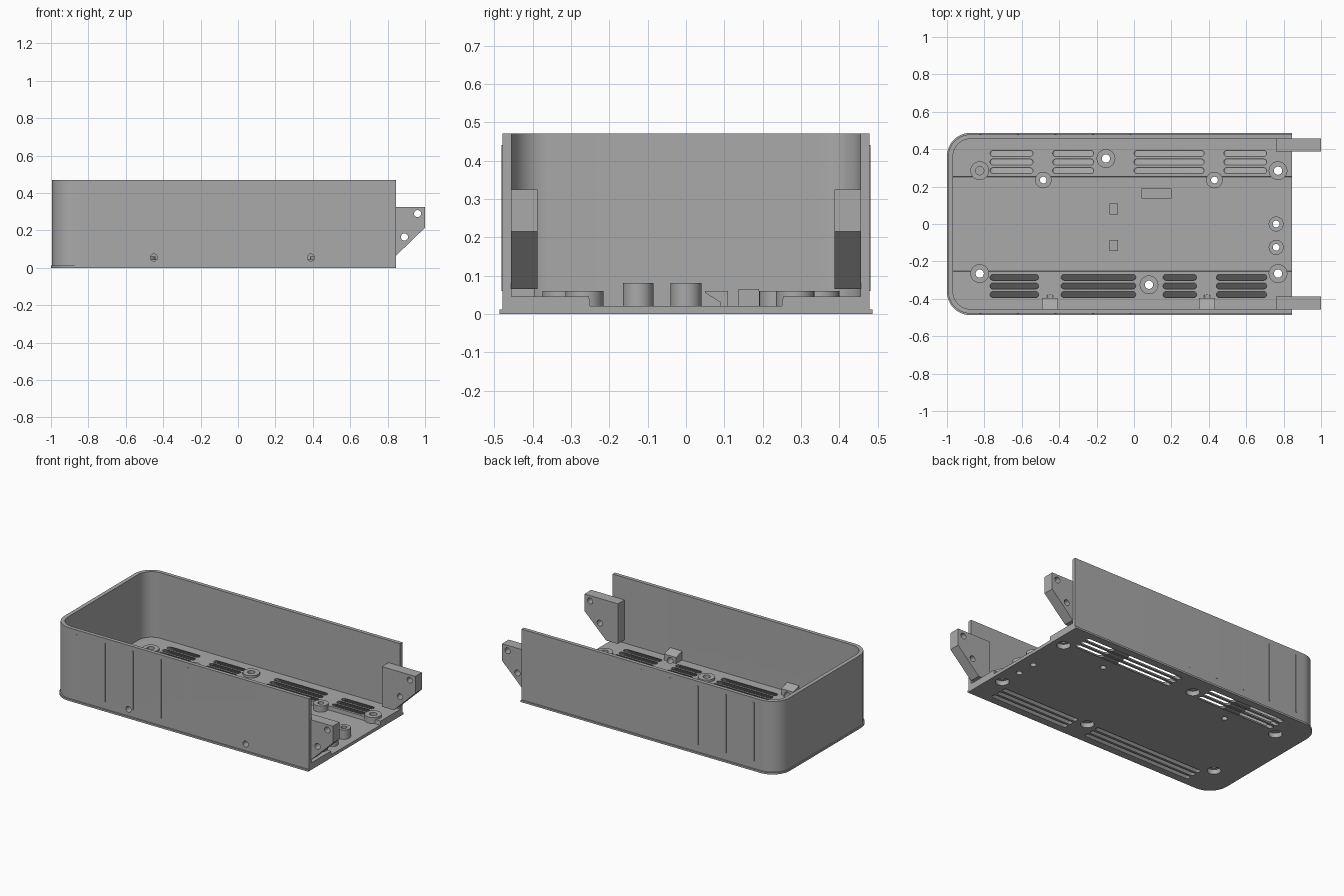
import bpy, bmesh, math
from mathutils import Matrix

if "Cube" in bpy.data.objects:
    bpy.data.objects.remove(bpy.data.objects["Cube"])

grey = bpy.data.materials.new("mid grey plastic")
grey.use_nodes = True
GREY = (0.4, 0.4, 0.4, 1)
grey.diffuse_color = GREY
grey.node_tree.nodes["Principled BSDF"].inputs["Base Color"].default_value = GREY

OPEN_X = 0.845      # open end of the tray
FLOOR_TOP = 0.045   # raised side floors
DECK = 0.02         # sunken middle floor
parts = []


def arc(cx, cy, r, a0, a1, n=12):
    return [(cx + r * math.cos(math.radians(a0 + (a1 - a0) * i / n)),
             cy + r * math.sin(math.radians(a0 + (a1 - a0) * i / n))) for i in range(n + 1)]


def circle(cx, cy, r, n=32):
    return arc(cx, cy, r, 0, 360, n)[:-1]


def rect(x0, x1, y0, y1):
    return [(x0, y0), (x1, y0), (x1, y1), (x0, y1)]


def stadium(x0, x1, yc, r):
    return arc(x1 - r, yc, r, -90, 90, 8) + arc(x0 + r, yc, r, 90, 270, 8)


def tray_path(x, y, r):
    """Open path around the tray, from the open end of one side to the other."""
    return ([(OPEN_X, y)] + arc(x + r, y - r, r, 90, 180)
            + arc(x + r, r - y, r, 180, 270) + [(OPEN_X, -y)])


def solid(name, prisms, turn=None, keep=True):
    """Extrude each (outline, z0, z1[, shear in y]) into one mesh."""
    bm = bmesh.new()
    for outline, z0, z1, *shear in prisms:
        s = shear[0] if shear else 0
        low, high = ([bm.verts.new((x, y + s * (z - FLOOR_TOP), z)) for x, y in outline]
                     for z in (z0, z1))
        bm.faces.new(low)
        bm.faces.new(high)
        for i in range(len(low)):
            j = (i + 1) % len(low)
            bm.faces.new((low[i], low[j], high[j], high[i]))
    if turn:
        bm.transform(turn)
    bmesh.ops.recalc_face_normals(bm, faces=bm.faces)
    mesh = bpy.data.meshes.new(name)
    bm.to_mesh(mesh)
    bm.free()
    mesh.materials.append(grey)
    ob = bpy.data.objects.new(name, mesh)
    bpy.context.collection.objects.link(ob)
    if keep:
        parts.append(ob)
    else:
        ob.hide_render = True
    return ob


def cut(cutter, *targets):
    for ob in targets:
        mod = ob.modifiers.new("cut", 'BOOLEAN')
        mod.operation = 'DIFFERENCE'
        mod.solver = 'EXACT'
        mod.object = cutter
        bpy.context.view_layer.objects.active = ob
        bpy.ops.object.modifier_apply(modifier=mod.name)
    bpy.data.objects.remove(cutter)


# Maps an (x, z) outline extruded along depth to a shape extruded along y
UPRIGHT = Matrix(((1, 0, 0, 0), (0, 0, 1, 0), (0, 1, 0, 0), (0, 0, 0, 1)))
# Maps a (y, z) outline extruded along depth to a shape extruded along x
SIDEWAYS = Matrix(((0, 0, 1, 0), (1, 0, 0, 0), (0, 1, 0, 0), (0, 0, 0, 1)))

# Shell: floor, bottom lip and the wall around three sides
floor = solid("floor", [(tray_path(-0.985, 0.47, 0.11), 0, FLOOR_TOP)])
outer, inner = tray_path(-0.994, 0.479, 0.12), tray_path(-0.968, 0.455, 0.095)
wall = solid("wall", [(outer + inner[::-1], 0.0, 0.47)])
lip = tray_path(-1, 0.487, 0.125)
solid("bottom_lip", [(lip + inner[::-1], 0, 0.012)])

# Sunken channel with sloped sides along the middle of the floor
channel = [(-0.25, DECK), (0.25, DECK), (0.26, 0.1), (-0.26, 0.1)]
cut(solid("channel_cutter", [(channel, -0.968, 1)], SIDEWAYS, False), floor)

# Slanted vents: long below, split by ribs above
long_vents = {1: [(-0.77, -0.215), (0, 0.71)], -1: [(-0.77, 0.01), (0.155, 0.71)]}
ribs = {1: [(-0.54, -0.435), (0.375, 0.48)], -1: [(-0.51, -0.39), (0.335, 0.44)]}
upper, lower = [], []
for side in (1, -1):
    for (x0, x1), (r0, r1) in zip(long_vents[side], ribs[side]):
        for k in range(3):
            y = side * (0.285 + 0.046 * k)
            lower.append((stadium(x0, x1, y, 0.016), -0.01, 0.023, -side))
            for a, b in ((x0, r0), (r1, x1)):
                upper.append((stadium(a, b, y, 0.016), 0.021, 0.06, -side))
cut(solid("vent_cutter_low", lower, keep=False), floor)
cut(solid("vent_cutter_high", upper, keep=False), floor)

# Screw bosses with counterbores underneath
for x, y in ((-0.825, 0.285), (-0.825, -0.265), (-0.15, 0.35),
             (0.08, -0.325), (0.77, 0.285), (0.77, -0.265)):
    boss = solid("screw_boss", [(circle(x, y, 0.05), 0.01, 0.06)])
    cut(solid("bore", [(circle(x, y, 0.04), -0.01, 0.03)], keep=False), floor, boss)
    cut(solid("hole", [(circle(x, y, 0.022), -0.01, 0.1)], keep=False), floor, boss)

# Small standoffs and the two taller posts by the open end
for x, y, r, top in ((-0.485, 0.235, 0.044, 0.06), (0.43, 0.235, 0.044, 0.06),
                     (0.76, 0, 0.04, 0.08), (0.76, -0.125, 0.04, 0.08)):
    post = solid("standoff", [(circle(x, y, r), 0.01, top)])
    cut(solid("hole", [(circle(x, y, 0.018), -0.01, 0.1)], keep=False), floor, post)

# Support block and two hooked clips on the middle floor
solid("support_block", [(rect(0.04, 0.2, 0.137, 0.19), 0.01, 0.065)])
for y in (0.05, -0.145):
    hook = [(y, 0.06), (y + 0.06, 0.06), (y + 0.06, 0.01), (y + 0.04, 0.01),
            (y + 0.04, 0.03), (y, 0.055)]
    solid("clip", [(hook, -0.13, -0.085)], SIDEWAYS)

# Hinge brackets at the open end
bracket = [(0.76, 0.065), (OPEN_X, 0.065), (1, 0.215), (1, 0.325), (0.76, 0.325)]
for name, y0, y1 in (("left", 0.388, 0.457), ("right", -0.457, -0.388)):
    ob = solid(name + "_bracket", [(bracket, y0, y1)], UPRIGHT)
    pins = [(circle(x, z, 0.019), y0 - 0.02, y1 + 0.02) for x, z in ((0.96, 0.29), (0.89, 0.165))]
    cut(solid("pin_cutter", pins, UPRIGHT, False), ob)

# Side screw blocks inside the front wall
for x in (-0.45, 0.39):
    profile = [(-0.46, 0.03), (-0.395, 0.03), (-0.395, 0.085), (-0.46, 0.105)]
    block = solid("side_screw_block", [(profile, x - 0.043, x + 0.043)], SIDEWAYS)
    hole = [(circle(x, 0.055, 0.019), -0.6, -0.38)]
    cut(solid("side_hole", hole, UPRIGHT, False), wall, block, floor)

# Slim grip ribs on both long sides
for side in (1, -1):
    for i in range(5):
        x = -0.82 + 0.2 * i
        y0, y1 = sorted((side * 0.475, side * 0.482))
        solid("grip_rib", [(rect(x - 0.005, x + 0.005, y0, y1), 0.06, 0.44)])

# Smooth round surfaces, keep hard edges
bpy.ops.object.select_all(action='DESELECT')
for ob in parts:
    ob.select_set(True)
bpy.context.view_layer.objects.active = floor
bpy.ops.object.shade_smooth_by_angle(angle=math.radians(30))
